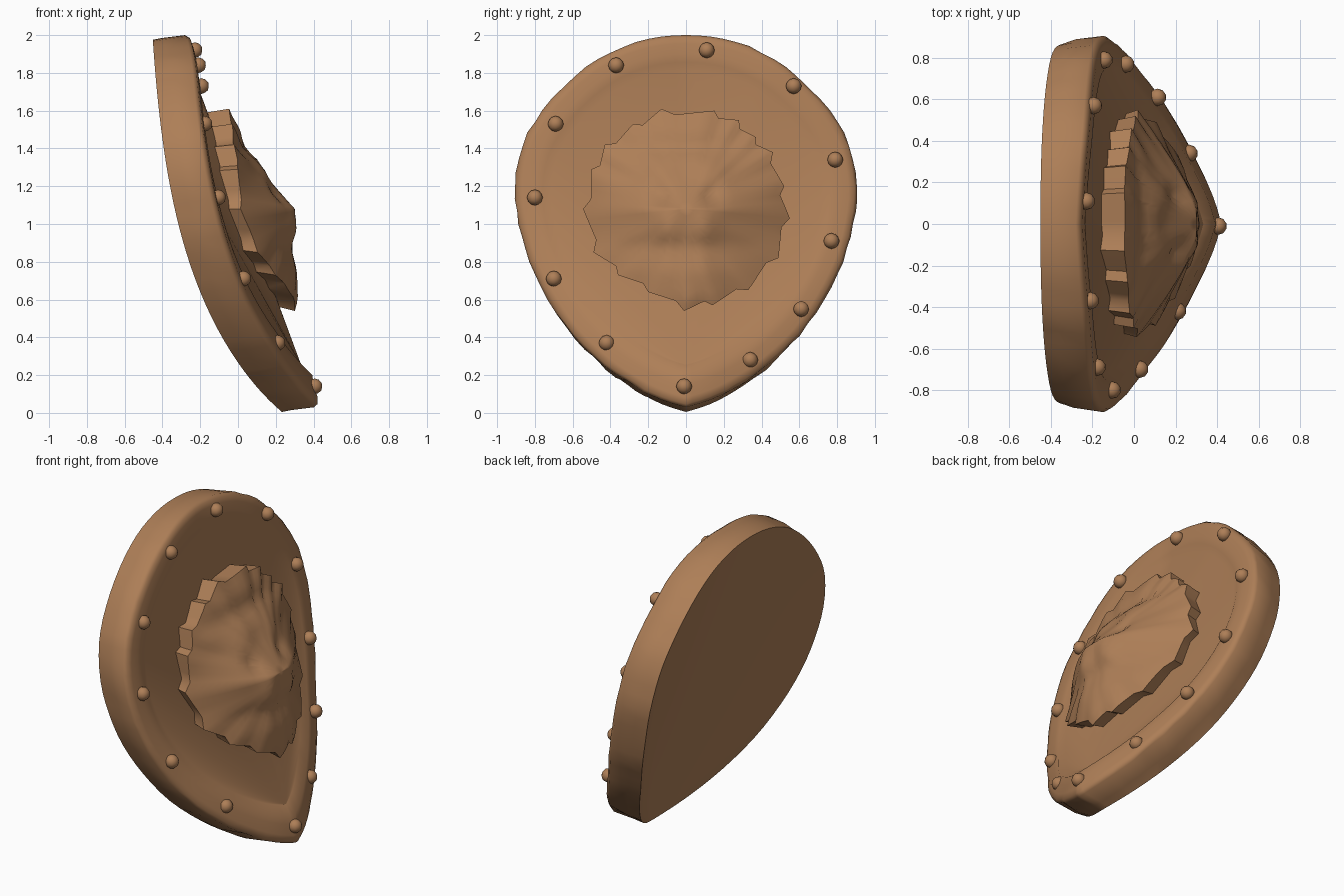
import bpy, bmesh, math, random
from mathutils import Vector

random.seed(4)
cube = bpy.data.objects.get("Cube")
if cube:
    bpy.data.objects.remove(cube)

bronze = bpy.data.materials.new("warm_bronze")
bronze.use_nodes = True
colour = (0.42, 0.21, 0.095, 1)
bronze.diffuse_color = colour
bronze.node_tree.nodes["Principled BSDF"].inputs["Base Color"].default_value = colour


def finish(name, bm, angle):
    bmesh.ops.recalc_face_normals(bm, faces=bm.faces)
    mesh = bpy.data.meshes.new(name)
    bm.to_mesh(mesh)
    bm.free()
    mesh.materials.append(bronze)
    obj = bpy.data.objects.new(name, mesh)
    bpy.context.collection.objects.link(obj)
    bpy.ops.object.select_all(action='DESELECT')
    obj.select_set(True)
    bpy.context.view_layer.objects.active = obj
    bpy.ops.object.shade_smooth_by_angle(angle=math.radians(angle))


def bridge(bm, a, b):
    n = len(a)
    for i in range(n):
        j = (i + 1) % n
        bm.faces.new((a[i], a[j], b[j], b[i]))


def fan(bm, ring, tip=None):
    """Close a ring from a centre vertex, or from its own first vertex."""
    n = len(ring)
    if tip:
        for i in range(n):
            bm.faces.new((tip, ring[i], ring[(i + 1) % n]))
    else:
        for i in range(1, n - 1):
            bm.faces.new((ring[0], ring[i], ring[i + 1]))


def spline(points, steps):
    """Smooth open path through the inner points of a list."""
    path = []
    for p0, p1, p2, p3 in zip(points, points[1:], points[2:], points[3:]):
        for k in range(steps):
            t = k / steps
            path.append(p1 + (p2 - p0) * t / 2
                        + (p0 * 2 - p1 * 5 + p2 * 4 - p3) * t * t / 2
                        + (p1 * 3 - p0 - p2 * 3 + p3) * t ** 3 / 2)
    return path


def lerp_table(table, v):
    for (a, fa), (b, fb) in zip(table, table[1:]):
        if v <= b:
            return fa + (fb - fa) * max(0, v - a) / (b - a)
    return table[-1][1]


# Shield outline in y and z, from the bottom point up one side
half = [Vector(p) for p in (
    (0, .03), (0, .03), (.13, .07), (.27, .14), (.43, .25), (.6, .41), (.73, .6), (.83, .8), (.885, 1),
    (.905, 1.2), (.865, 1.42), (.76, 1.6), (.59, 1.78), (.4, 1.91), (.2, 1.98), (0, 2), (-.2, 1.98))]
side = spline(half, 3) + [Vector((0, 2))]
outline = side + [Vector((-p.x, p.y)) for p in side[-2:0:-1]]
CENTRE = Vector((0, 1.1))


def rim_back(z):
    return -.5 + .74 * math.exp(-z / .737) + .03 * math.exp(-z / .1)


def shield_ring(bm, scale, depth, drop=0, dip=0, wobble=0, narrow=1):
    """One ring of the shield; depth grows to the sides and dips at the foot."""
    ring = []
    for p in outline:
        s = scale + random.uniform(-wobble, wobble) * (.1 < p.y < 1.95)
        q = CENTRE + (p - CENTRE) * s
        x = rim_back(p.y) + depth - dip * math.exp(-p.y / .5)
        if depth:
            x += .025 * min(1, abs(p.x) / .5)
        ring.append(bm.verts.new((x, q.x * narrow, q.y - drop)))
    return ring


# Dished shield body: hammered rim rolling over a crest into the field
bm = bmesh.new()
rings = [shield_ring(bm, 1, 0, .025, 0, 0, .955),
         shield_ring(bm, 1, .05, .015, 0, .01, .98),
         shield_ring(bm, 1, .17, 0, 0, .005),
         shield_ring(bm, .985, .192, 0, .005, .004),
         shield_ring(bm, .95, .203, 0, .015),
         shield_ring(bm, .89, .21, 0, .045),
         shield_ring(bm, .84, .217, 0, .06),
         shield_ring(bm, .79, .205, 0, .11)]
rim_points = [v.co.copy() for v in rings[5]]
for a, b in zip(rings, rings[1:]):
    bridge(bm, a, b)
fan(bm, rings[0])
fan(bm, rings[-1])
finish("shield_body", bm, 50)

# Rivets staggered around the rim
rivets = [(.11, 1.92), (-.37, 1.84), (.57, 1.73), (-.69, 1.53), (.79, 1.34), (-.8, 1.14),
          (.77, .91), (-.7, .71), (.61, .55), (-.42, .37), (.34, .28), (-.01, .14)]
for n, (y, z) in enumerate(rivets):
    near = min(rim_points, key=lambda c: (c.y - y) ** 2 + (c.z - z) ** 2)
    bm = bmesh.new()
    bmesh.ops.create_icosphere(bm, subdivisions=2, radius=.042)
    bmesh.ops.translate(bm, verts=bm.verts, vec=(near.x + .005, y, z))
    finish(f"rivet_{n + 1}", bm, 60)

# Lion head relief: mane tips in y and z, and the profile down the middle
tips = [(.55, 1.03), (.52, 1.2), (.46, 1.38), (.37, 1.46), (.28, 1.55), (.15, 1.6), (-.13, 1.61),
        (-.28, 1.53), (-.43, 1.42), (-.5, 1.29), (-.545, 1.08), (-.49, .85), (-.36, .73), (-.2, .64),
        (-.01, .54), (.14, .57), (.33, .65), (.49, .82)]
profile = [(.54, .29), (.6, .31), (.75, .31), (.88, .28), (.95, .295), (1.08, .3), (1.25, .15),
           (1.34, .1), (1.41, .03), (1.5, .01), (1.6, -.05)]
HEAD_Z = 1.08
RINGS = 14
STEPS = 4


def ridge_line(z):
    return .43 - .37 * z


def field(y, z):
    return ridge_line(z) - .25 * y * y


def bump(y, z, cy, cz, sy, sz):
    return math.exp(-((y - cy) / sy) ** 2 - ((z - cz) / sz) ** 2)


def head_x(y, z, frac, tuft):
    a = abs(y)
    width = math.sqrt(max(.01, .56 ** 2 - (z - HEAD_Z) ** 2))
    swell = 1 - min(1, max(0, a / width - .17) / .83) ** 1.15
    lift = .03 + .08 * min(1, max(0, (z - 1.05) / .3))
    x = field(y, z) + lift + (lerp_table(profile, z) - ridge_line(z) - lift) * swell
    x -= .035 * bump(a, z, .13, 1.15, .05, .06)  # eye sockets
    x += .02 * bump(a, z, .14, 1.27, .08, .06)   # brows
    x += .015 * bump(a, z, .1, .98, .07, .08)    # muzzle
    return x + .018 * (tuft - .4) * frac ** 3


# Jagged outer edge: each tuft falls to a valley nearer the following tip
edge = []
for (y0, z0), (y1, z1) in zip(tips, tips[1:] + tips[:1]):
    for k in range(STEPS):
        t = k / STEPS
        tuft = 1 - t / .75 if t <= .75 else 0
        shrink = 1 - .055 * (1 - tuft)
        edge.append(((y0 + (y1 - y0) * t) * shrink,
                     (z0 + (z1 - z0) * t - HEAD_Z) * shrink, tuft))

bm = bmesh.new()
head_rings = []
for r in range(1, RINGS + 1):
    f = r / RINGS
    head_rings.append([bm.verts.new((head_x(y * f, HEAD_Z + z * f, f, t), y * f, HEAD_Z + z * f))
                       for y, z, t in edge])
skirt = [bm.verts.new((field(y, HEAD_Z + z) - .04, y * .95, HEAD_Z + z * .95)) for y, z, t in edge]
head_rings.append(skirt)
for a, b in zip(head_rings, head_rings[1:]):
    bridge(bm, a, b)
fan(bm, head_rings[0], bm.verts.new((head_x(0, HEAD_Z, 0, 0), 0, HEAD_Z)))
fan(bm, skirt, bm.verts.new((field(0, HEAD_Z) - .04, 0, HEAD_Z)))
finish("lion_head_relief", bm, 45)
